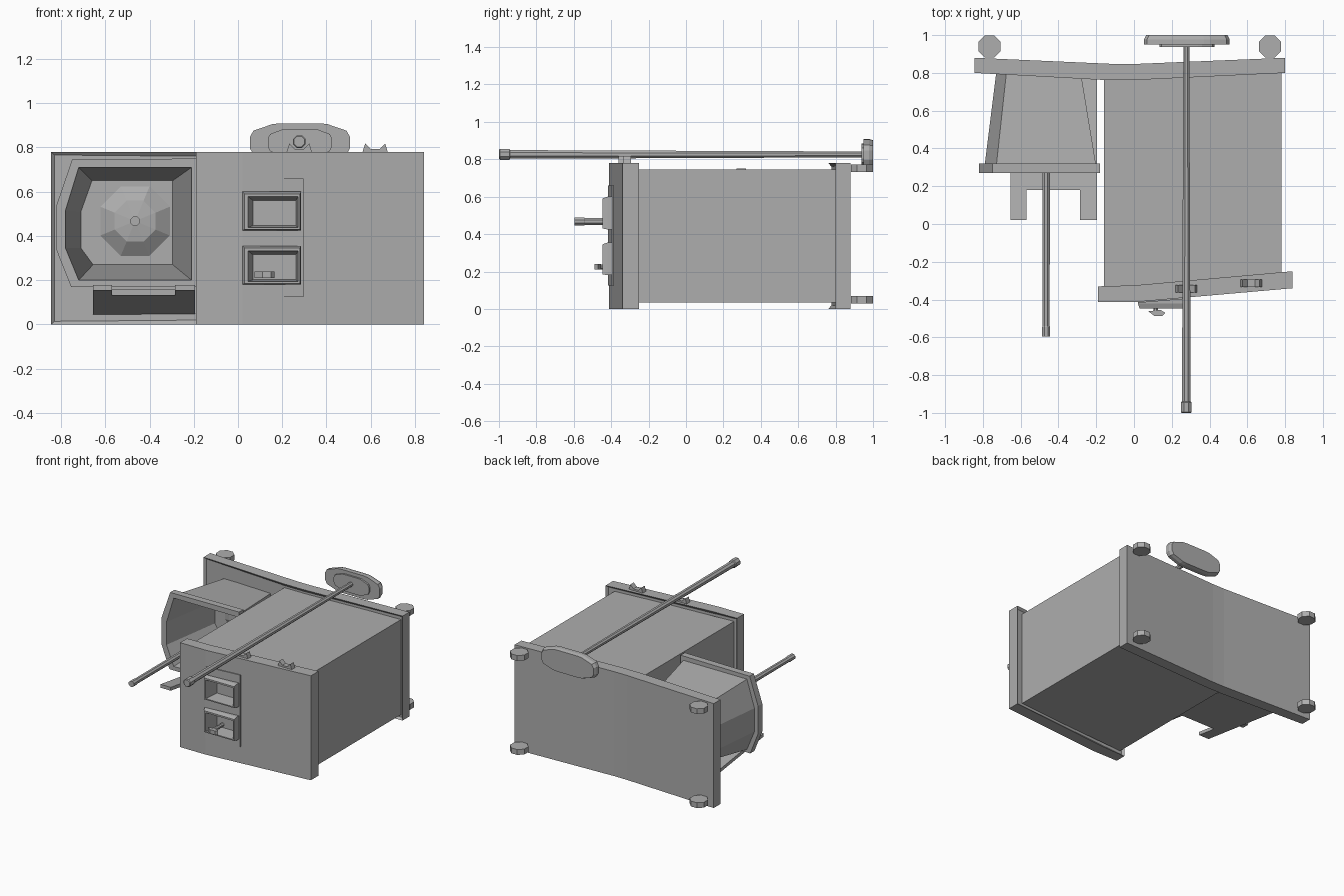
import bpy, bmesh, math

if "Cube" in bpy.data.objects:
    bpy.data.objects.remove(bpy.data.objects["Cube"])

grey = bpy.data.materials.new("plain_grey")
GREY = (0.42, 0.42, 0.42, 1)
grey.diffuse_color = GREY
grey.use_nodes = True
grey.node_tree.nodes["Principled BSDF"].inputs["Base Color"].default_value = GREY


def loft(name, rings, recess=0):
    """Skin a list of equal-sized rings and cap both ends.
    recess = +1 / -1 sinks the faces looking along that y direction."""
    bm = bmesh.new()
    loops = [[bm.verts.new(p) for p in ring] for ring in rings]
    n = len(loops[0])
    for a, b in zip(loops, loops[1:]):
        for i in range(n):
            j = (i + 1) % n
            bm.faces.new((a[i], a[j], b[j], b[i]))
    bm.faces.new(loops[0][::-1])
    bm.faces.new(loops[-1])
    bmesh.ops.recalc_face_normals(bm, faces=bm.faces[:])
    if recess:
        inner = [f for f in bm.faces if f.normal.y * recess > 0.5]
        bmesh.ops.inset_region(bm, faces=inner, thickness=0.02, depth=-0.015)
    mesh = bpy.data.meshes.new(name)
    bm.to_mesh(mesh)
    bm.free()
    mesh.materials.append(grey)
    obj = bpy.data.objects.new(name, mesh)
    bpy.context.collection.objects.link(obj)
    return obj


def plan(points, z):
    return [(x, y, z) for x, y in points]


def front(points, y):
    return [(x, y, z) for x, z in points]


def rect(x0, x1, z0, z1):
    return [(x0, z0), (x1, z0), (x1, z1), (x0, z1)]


def circle(cx, cz, r, n=8):
    steps = [math.tau * (i + 0.5) / n for i in range(n)]
    return [(cx + r * math.cos(a), cz + r * math.sin(a)) for a in steps]


def stem(name, cx, cz, profile, n=8):
    """Turned part along y; profile holds (y, radius) pairs."""
    return loft(name, [front(circle(cx, cz, r, n), y) for y, r in profile])


def cut(target, cutter):
    mod = target.modifiers.new("cut", 'BOOLEAN')
    mod.operation = 'DIFFERENCE'
    mod.solver = 'EXACT'
    mod.object = cutter
    bpy.context.view_layer.objects.active = target
    bpy.ops.object.modifier_apply(modifier=mod.name)


# Cabinet between two bent end panels
body_plan = [(-0.16, -0.34), (0.78, -0.28), (0.78, 0.81), (-0.16, 0.78)]
loft("cabinet", [plan(body_plan, 0.035), plan(body_plan, 0.745)])

back_plan = [(-0.845, 0.88), (-0.1, 0.847), (0, 0.847), (0.8, 0.88),
             (0.8, 0.8), (0, 0.762), (-0.15, 0.762), (-0.845, 0.8)]
loft("back_panel", [plan(back_plan, 0), plan(back_plan, 0.78)], recess=-1)

front_plan = [(-0.19, -0.412), (0.02, -0.412), (0.84, -0.34),
              (0.84, -0.25), (0, -0.325), (-0.19, -0.33)]
front_panel = loft("front_panel", [plan(front_plan, 0), plan(front_plan, 0.78)], recess=1)

# Control plate with two hooded sockets
plate_plan = [(0.02, -0.418), (0.295, -0.395), (0.295, -0.37), (0.02, -0.39)]
plate = loft("control_plate", [plan(plate_plan, 0.125), plan(plate_plan, 0.66)])
for label, z in (("lower", 0.18), ("upper", 0.425)):
    frame = loft(label + "_socket", [
        front(rect(0.02, 0.285, z, z + 0.175), -0.38),
        front(rect(0.02, 0.285, z, z + 0.175), -0.42),
        front(rect(0.03, 0.28, z + 0.005, z + 0.165), -0.447)])
    cutter = loft("socket_cutter", [
        front(rect(0.042, 0.273, z + 0.012, z + 0.155), -0.46),
        front(rect(0.068, 0.262, z + 0.022, z + 0.135), -0.345)])
    for target in (frame, plate, front_panel):
        cut(target, cutter)
    bpy.data.objects.remove(cutter)

# Small tap lever in the lower socket
stem("tap_stem", 0.115, 0.225, [(-0.34, 0.014), (-0.465, 0.014)])
lever = [(0.075, -0.462), (0.11, -0.488), (0.15, -0.488), (0.165, -0.47), (0.14, -0.455)]
loft("tap_lever", [plan(lever, 0.21), plan(lever, 0.24)])

# Hopper: tapered shell, flange and hollow mouth
flange = [(-0.18, 0.75), (-0.75, 0.745), (-0.82, 0.54),
          (-0.82, 0.335), (-0.755, 0.17), (-0.18, 0.17)]
mouth = [(-0.21, 0.71), (-0.72, 0.71), (-0.78, 0.515),
         (-0.78, 0.345), (-0.72, 0.2), (-0.21, 0.2)]
floor = [(-0.295, 0.65), (-0.66, 0.65), (-0.71, 0.51),
         (-0.71, 0.345), (-0.655, 0.27), (-0.295, 0.27)]


def grow(points, s):
    cx, cz = -0.465, 0.46
    return [(cx + (x - cx) * s, cz + (z - cz) * s) for x, z in points]


loft("hopper", [front(grow(floor, 1.08), 0.8), front(grow(mouth, 1.03), 0.32),
                front(flange, 0.32), front(flange, 0.27),
                front(mouth, 0.27), front(floor, 0.74)])
stem("hopper_spindle", -0.465, 0.467,
     [(0.75, 0.17), (0.735, 0.17), (0.69, 0.1), (0.68, 0.022),
      (-0.54, 0.02), (-0.545, 0.023), (-0.595, 0.023)])

# Forked tray rising below the hopper
fork = [(-0.655, 0.8), (-0.655, 0.02), (-0.57, 0.02), (-0.57, 0.18),
        (-0.285, 0.18), (-0.285, 0.02), (-0.195, 0.02), (-0.195, 0.8)]


def ramp(y):
    return 0.045 + (0.8 - y) * 0.14


loft("fork_tray", [[(x, y, ramp(y) + t) for x, y in fork] for t in (0, 0.025)])

# Long pole with a knob at the front and a rounded foot plate at the back
stem("pole", 0.277, 0.826,
     [(0.95, 0.017), (-0.94, 0.025), (-0.945, 0.031), (-0.995, 0.031), (-1, 0.026)])


def lozenge(hx, hz):
    quarter = [(1, 0.3), (0.93, 0.62), (0.55, 0.96), (0.4, 1)]
    half = quarter + [(-u, v) for u, v in reversed(quarter)]
    ring = half + [(-u, -v) for u, v in half]
    return [(0.28 + u * hx, 0.822 + v * hz) for u, v in ring]


loft("pole_foot", [front(lozenge(0.145, 0.062), 0.937),
                   front(lozenge(0.145, 0.062), 0.95),
                   front(lozenge(0.226, 0.087), 0.95),
                   front(lozenge(0.226, 0.087), 0.978),
                   front(lozenge(0.215, 0.08), 1.0)])

# Pole rests on the top edge of the front panel
for name, x, y in (("inner_rest", 0.277, -0.342), ("outer_rest", 0.62, -0.313)):
    half = [(0.06, 0.77), (0.045, 0.818), (0.02, 0.792)]
    outline = [(x + u, z) for u, z in half] + [(x - u, z) for u, z in reversed(half)]
    loft(name, [front(outline, y - 0.02), front(outline, y + 0.02)])

# Octagonal feet behind the back panel
for side, x in (("right", -0.765), ("left", 0.72)):
    for level, z in (("lower", 0.03), ("upper", 0.732)):
        ring = circle(x, 0.94, 0.064)
        loft(f"{level}_{side}_foot", [plan(ring, z), plan(ring, z + 0.04)])
